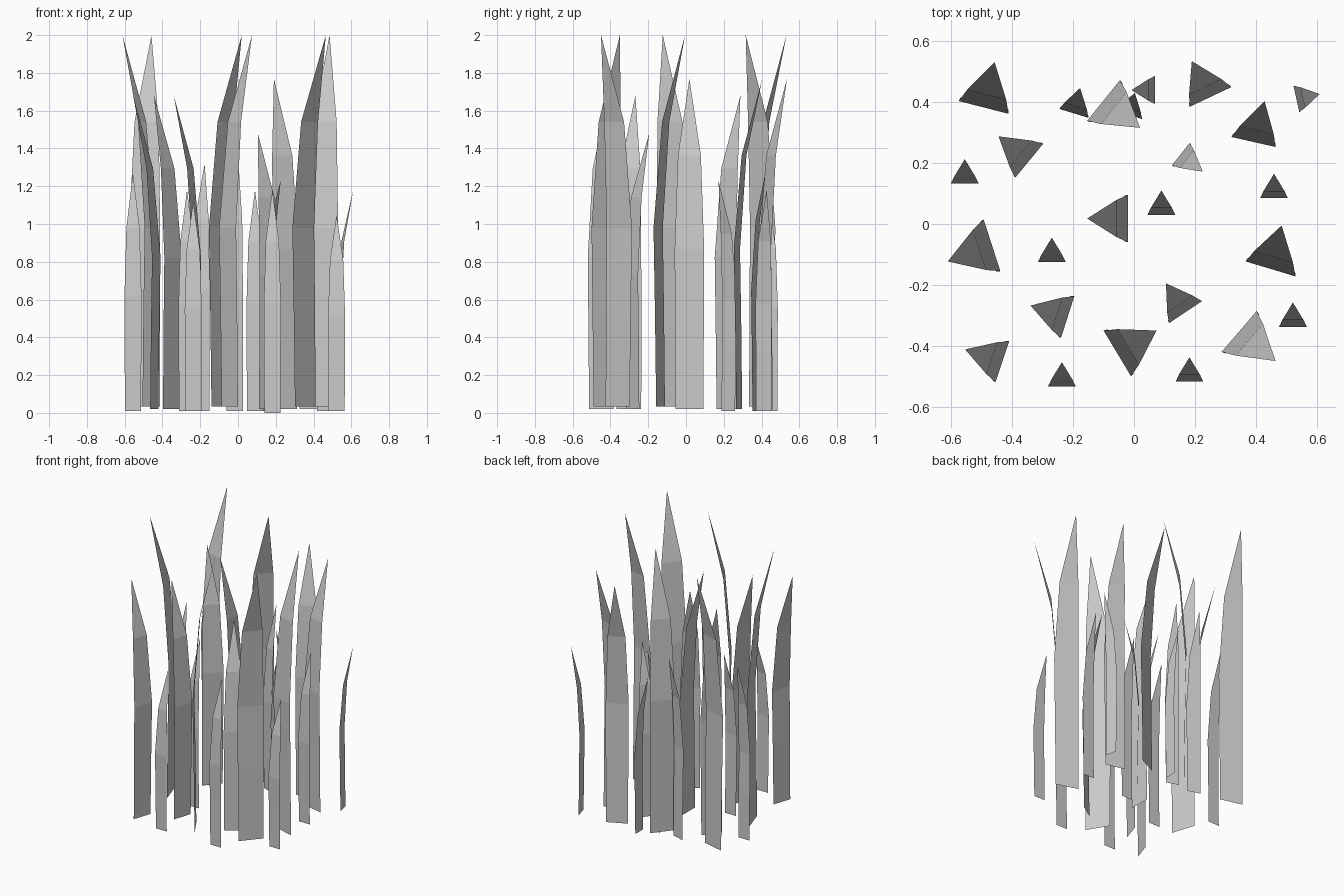
import bpy
from mathutils import Vector

# blade profile rows: height fraction, forward lean (share of tip reach), width factor
ROWS = [(0.0, 0.09, 0.95), (0.27, 0.05, 0.98), (0.49, 0.0, 1.0), (0.77, 0.28, 0.78)]


def blade(name, a, b, tip, height, base_z):
    """Flat ribbon across a-b that bends over to a pointed tip."""
    a, b, tip = Vector(a), Vector(b), Vector(tip)
    mid = (a + b) / 2
    reach = tip - mid
    half = (b - a) / 2
    verts = []
    for frac, lean, width in ROWS:
        z = max(base_z, frac * height)
        for side in (-1, 1):
            p = mid + reach * lean + half * width * side
            verts.append((p.x, p.y, z))
    verts.append((tip.x, tip.y, height))
    faces = [(i, i + 1, i + 3, i + 2) for i in (0, 2, 4)] + [(6, 7, 8)]
    mesh = bpy.data.meshes.new(name)
    mesh.from_pydata(verts, [], faces)
    obj = bpy.data.objects.new(name, mesh)
    bpy.context.collection.objects.link(obj)


# tall blades: base corner, base corner, tip, height
tall = [
    ((-.576, .404), (-.412, .362), (-.458, .532), 2.0),
    ((-.154, .339), (-.046, .473), (.02, .316), 2.0),
    ((.288, -.42), (.403, -.286), (.465, -.45), 2.0),
    ((-.10, -.35), (-.01, -.50), (.074, -.35), 2.0),
    ((.367, -.123), (.53, -.172), (.485, -.005), 2.0),
    ((-.439, -.155), (-.494, .015), (-.612, -.123), 2.0),
]
# medium blades
medium = [
    ((.32, .45), (.183, .385), (.19, .535), 1.77),
    ((.32, .286), (.465, .253), (.429, .404), 1.77),
    ((-.02, .096), (-.02, -.06), (-.154, .018), 1.77),
    ((-.298, .264), (-.39, .152), (-.445, .288), 1.68),
    ((-.196, -.237), (-.24, -.375), (-.34, -.268), 1.68),
    ((-.41, -.385), (-.455, -.52), (-.555, -.412), 1.68),
    ((.223, -.254), (.115, -.326), (.105, -.195), 1.48),
]
# short turned blades
short = [
    ((-.245, .378), (-.15, .349), (-.177, .447), 1.32),
    ((-.065, .374), (.026, .345), (.003, .43), 1.32),
    ((.124, .192), (.183, .267), (.226, .172), 1.23),
    ((.069, .395), (.069, .486), (-.008, .44), 1.13),
    ((.524, .454), (.543, .368), (.61, .427), 1.18),
]
for label, group, base_z in (("tall", tall, .035), ("medium", medium, .02), ("short", short, .01)):
    for i, (a, b, tip, h) in enumerate(group):
        blade(f"{label}_blade_{i + 1}", a, b, tip, h, base_z)

# small blades, all bending towards the back: x, base y, height
small = [(-.556, .133, 1.27), (-.27, -.125, 1.18), (.09, .03, 1.18), (.46, .085, 1.2),
         (.522, -.338, 1.05), (.182, -.518, 1.18), (-.237, -.534, 1.12)]
for i, (x, y, h) in enumerate(small):
    blade(f"small_blade_{i + 1}", (x - .045, y), (x + .045, y), (x, y + .08), h,
          0.0 if i == 5 else .01)
